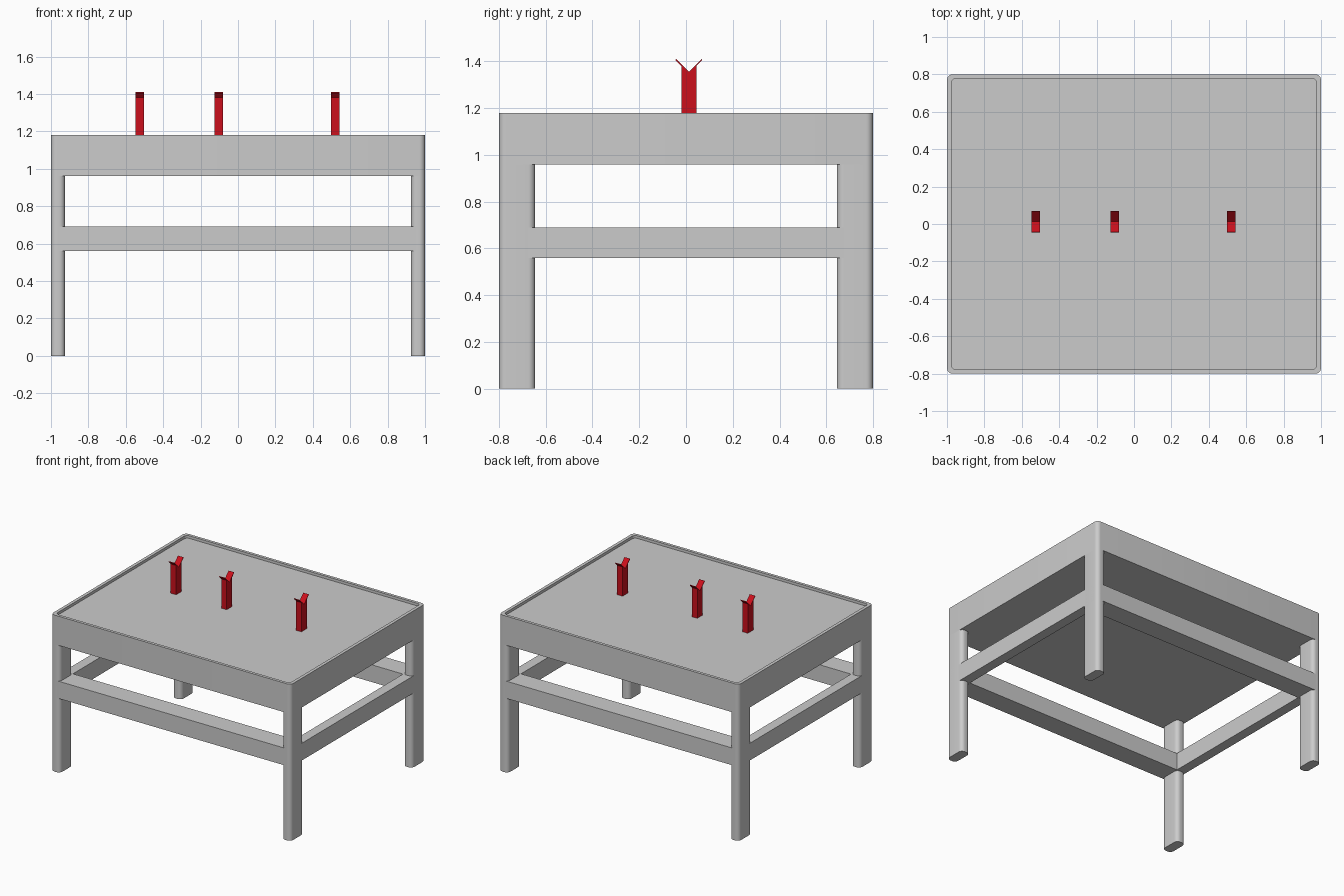
import bpy, bmesh, math

if "Cube" in bpy.data.objects:
    bpy.data.objects.remove(bpy.data.objects["Cube"])

def rounded_rect(x0, x1, y0, y1, r, seg=8):
    """Counter-clockwise outline with rounded corners."""
    pts = []
    corners = [(x1 - r, y1 - r), (x0 + r, y1 - r), (x0 + r, y0 + r), (x1 - r, y0 + r)]
    for i, (cx, cy) in enumerate(corners):
        for k in range(seg + 1):
            a = math.pi / 2 * (i + k / seg)
            pts.append((cx + r * math.cos(a), cy + r * math.sin(a)))
    return pts

def loft(name, loops, mat=None, smooth=True):
    """Skin a stack of equal-length 3D loops and cap both ends."""
    bm = bmesh.new()
    rings = [[bm.verts.new(p) for p in loop] for loop in loops]
    n = len(rings[0])
    for a, b in zip(rings, rings[1:]):
        for i in range(n):
            j = (i + 1) % n
            bm.faces.new((a[i], a[j], b[j], b[i]))
    bm.faces.new(rings[0][::-1])
    bm.faces.new(rings[-1])
    bmesh.ops.recalc_face_normals(bm, faces=bm.faces)
    mesh = bpy.data.meshes.new(name)
    bm.to_mesh(mesh)
    bm.free()
    ob = bpy.data.objects.new(name, mesh)
    bpy.context.collection.objects.link(ob)
    if mat:
        mesh.materials.append(mat)
    if smooth:
        bpy.ops.object.select_all(action='DESELECT')
        ob.select_set(True)
        bpy.context.view_layer.objects.active = ob
        bpy.ops.object.shade_smooth_by_angle(angle=math.radians(30))
    return ob

def at_z(pts, z):
    return [(x, y, z) for x, y in pts]

def box(name, x0, x1, y0, y1, z0, z1):
    pts = [(x0, y0), (x1, y0), (x1, y1), (x0, y1)]
    return loft(name, [at_z(pts, z0), at_z(pts, z1)], smooth=False)

W, D, R = 1.0, 0.8, 0.03          # half width, half depth, corner radius
LX, LY = 0.075, 0.155             # leg section
TOP, APRON, RECESS = 1.18, 0.96, 1.16

# Table top: deep slab with a thin raised rim
outer = rounded_rect(-W, W, -D, D, R)
inner = rounded_rect(-W + 0.024, W - 0.024, -D + 0.022, D - 0.022, 0.026)
loft("table_top", [at_z(outer, APRON), at_z(outer, TOP),
                   at_z(inner, TOP), at_z(inner, RECESS)])

# Legs
for sx, side in ((-1, "left"), (1, "right")):
    for sy, end in ((-1, "front"), (1, "back")):
        xs = sorted((sx * W, sx * (W - LX)))
        ys = sorted((sy * D, sy * (D - LY)))
        sec = rounded_rect(*xs, *ys, R)
        loft(f"{end}_{side}_leg", [at_z(sec, 0), at_z(sec, APRON)])

# Stretchers, flush with the outside of the legs
for s, end, side in ((-1, "front", "left"), (1, "back", "right")):
    ys = sorted((s * D, s * (D - LY)))
    box(f"{end}_stretcher", -W + R, W - R, *ys, 0.56, 0.69)
    xs = sorted((s * W, s * (W - LX)))
    box(f"{side}_stretcher", *xs, -D + R, D - R, 0.56, 0.69)

# Red holders: square post with a V-shaped cradle on top
red = bpy.data.materials.new("red")
red.diffuse_color = (0.6, 0.005, 0.012, 1)
red.use_nodes = True
red.node_tree.nodes["Principled BSDF"].inputs["Base Color"].default_value = red.diffuse_color
c = 0.0125
half = [(0.0325, RECESS), (0.0325, 1.381), (0.0575, 1.406), (0.0545, 1.41)]
profile = ([(c + y, z) for y, z in half] + [(c, 1.355)]
           + [(c - y, z) for y, z in reversed(half)])
for i, x in enumerate((-0.525, -0.103, 0.52), 1):
    loft(f"holder_{i}", [[(x + dx, y, z) for y, z in profile]
                         for dx in (-0.0225, 0.0225)], red, smooth=False)
